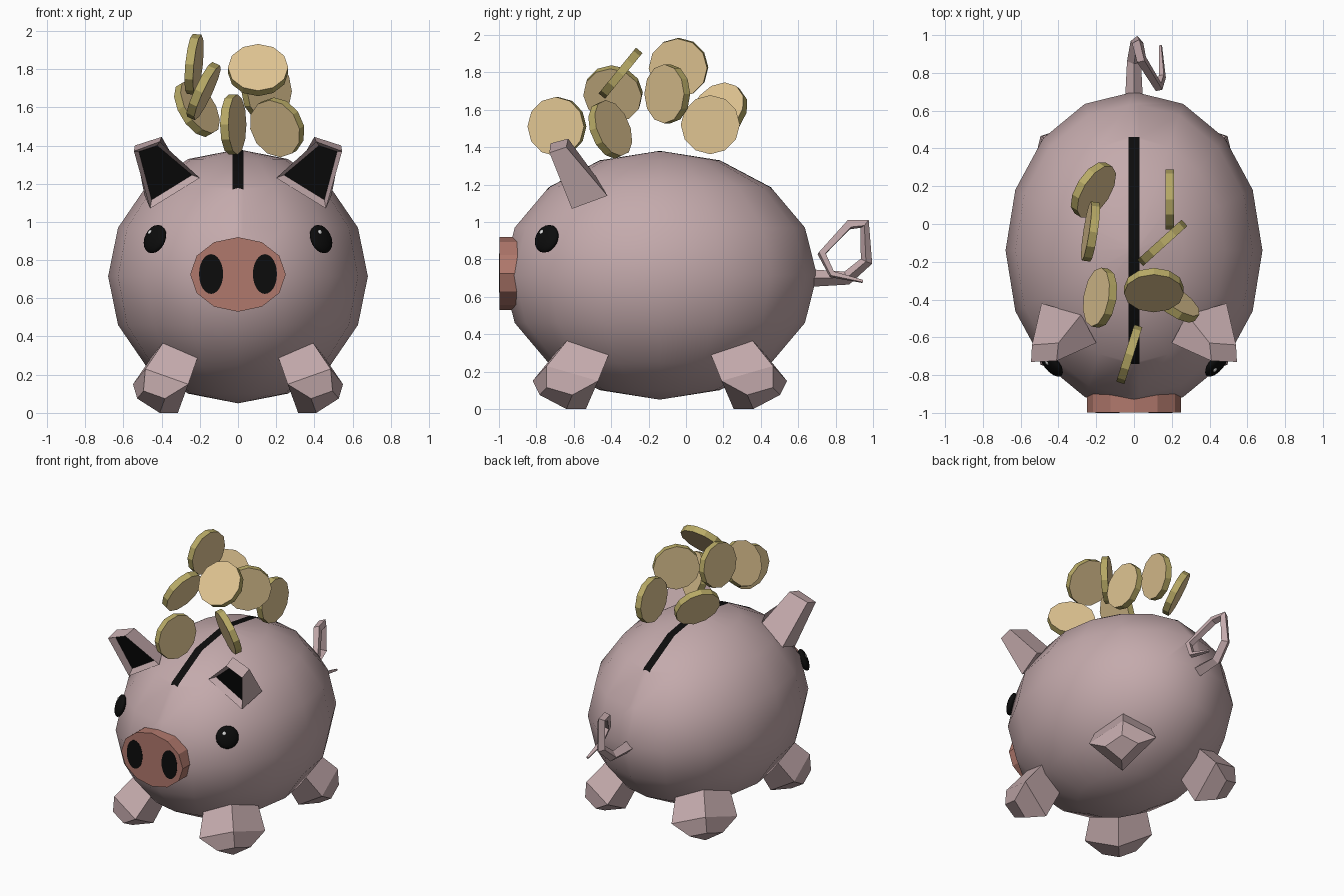
import bpy, bmesh, math
from mathutils import Vector, Matrix

if "Cube" in bpy.data.objects:
    bpy.data.objects.remove(bpy.data.objects["Cube"])


def material(name, rgb):
    m = bpy.data.materials.new(name)
    lin = [(c / 255 / 12.92) if c < 10 else ((c / 255 + 0.055) / 1.055) ** 2.4 for c in rgb]
    m.diffuse_color = (*lin, 1)
    m.use_nodes = True
    m.node_tree.nodes["Principled BSDF"].inputs["Base Color"].default_value = m.diffuse_color
    return m


PINK = material("pig pink", (196, 170, 172))
SNOUT = material("snout brown pink", (176, 120, 108))
BLACK = material("black", (12, 12, 12))
WHITE = material("white", (235, 235, 235))
GOLD = material("coin face gold", (224, 197, 146))
RIM = material("coin rim gold", (184, 170, 102))


def finish(bm, name, mats, smooth=False):
    bmesh.ops.recalc_face_normals(bm, faces=bm.faces)
    me = bpy.data.meshes.new(name)
    for f in bm.faces:
        f.smooth = smooth
    bm.to_mesh(me)
    bm.free()
    for m in mats:
        me.materials.append(m)
    ob = bpy.data.objects.new(name, me)
    bpy.context.collection.objects.link(ob)
    return ob


def facing(centre, normal):
    """Matrix that turns local z towards a normal."""
    return Matrix.Translation(centre) @ Vector(normal).to_track_quat('Z', 'Y').to_matrix().to_4x4()


def sphere(name, matrix, segs, rings, mat):
    bm = bmesh.new()
    bmesh.ops.create_uvsphere(bm, u_segments=segs, v_segments=rings, radius=1, matrix=matrix)
    return finish(bm, name, [mat], True)


def disc(name, matrix, sides, mats):
    """Cylinder of unit radius and height; caps use slot 0, the rim uses the last slot."""
    bm = bmesh.new()
    bmesh.ops.create_cone(bm, cap_ends=True, segments=sides, radius1=1, radius2=1, depth=1)
    for f in bm.faces:
        f.material_index = 0 if len(f.verts) > 4 else len(mats) - 1
    bmesh.ops.transform(bm, matrix=matrix, verts=bm.verts)
    return finish(bm, name, mats)


# Body: ellipsoid with the coin slot cut into its top faces
bm = bmesh.new()
bmesh.ops.create_uvsphere(bm, u_segments=16, v_segments=8, radius=1,
                          matrix=Matrix.Translation((0, -0.14, 0.715)) @ Matrix.Diagonal((0.68, 0.84, 0.665, 1)))


def cut(co, no, reach):
    faces = [f for f in bm.faces if f.calc_center_median().z > 0.9 and abs(f.calc_center_median().x) < reach]
    geom = faces + list({e for f in faces for e in f.edges}) + list({v for f in faces for v in f.verts})
    bmesh.ops.bisect_plane(bm, geom=geom, plane_co=co, plane_no=no)


for x in (-0.028, 0.028):
    cut((x, 0, 0), (1, 0, 0), 1)
for y in (-0.74, 0.46):
    cut((0, y, 0), (0, 1, 0), 0.028)
for f in bm.faces:
    c = f.calc_center_median()
    f.material_index = int(c.z > 0.9 and abs(c.x) < 0.028 and -0.74 < c.y < 0.46)
finish(bm, "body", [PINK, BLACK], True)

# Snout and nostrils
toward_front = Matrix.Rotation(math.pi / 2, 4, 'X')
disc("snout", Matrix.Translation((0, -0.923, 0.725)) @ toward_front @ Matrix.Diagonal((0.25, 0.195, 0.15, 1)),
     12, [SNOUT])
for side, s in (("left", -1), ("right", 1)):
    disc(side + "_nostril", Matrix.Translation((s * 0.141, -0.998, 0.727)) @ toward_front
         @ Matrix.Diagonal((0.063, 0.104, 0.004, 1)), 24, [BLACK])

    # Eyes: flattened balls lying on the body, each with a small glint
    n = Vector((s * 0.7, -0.62, 0.32)).normalized()
    eye = Vector((s * 0.435, -0.745, 0.91))
    sphere(side + "_eye", facing(eye, n) @ Matrix.Diagonal((0.078, 0.078, 0.03, 1)), 20, 10, BLACK)
    across = Vector((0, 0, 1)).cross(n).normalized()
    up = n.cross(across)
    glint = eye + n * 0.024 + up * 0.03 - across * 0.024
    sphere(side + "_eye_glint", facing(glint, n) @ Matrix.Diagonal((0.014, 0.014, 0.006, 1)), 10, 6, WHITE)

    # Ears: tapered blocks with a black hollow in the front face
    bm = bmesh.new()
    front = [(0.46, -0.61, 1.07), (0.545, -0.73, 1.37), (0.41, -0.725, 1.42), (0.20, -0.63, 1.23)]
    back = [(0.49, -0.42, 1.14), (0.54, -0.64, 1.40), (0.40, -0.63, 1.445), (0.28, -0.48, 1.24)]
    fv, bv = ([bm.verts.new((s * x, y, z)) for x, y, z in ring] for ring in (front, back))
    face = bm.faces.new(fv)
    bm.faces.new(bv[::-1])
    for i in range(4):
        j = (i + 1) % 4
        bm.faces.new((fv[i], bv[i], bv[j], fv[j]))
    bmesh.ops.recalc_face_normals(bm, faces=bm.faces)
    bmesh.ops.inset_individual(bm, faces=[face], thickness=0.036, depth=-0.04)
    face.material_index = 1
    finish(bm, side + "_ear", [PINK, BLACK])

    # Legs: four-sided, splayed outward, with a blunt tapered foot
    for end, t in (("front", 1), ("back", -1)):
        bm = bmesh.new()
        # centre and scale of each ring, in right front position relative to the body middle
        levels = [((0.295, -0.375, 0.355), 0.75), ((0.405, -0.505, 0.14), 1), ((0.455, -0.555, 0.07), 0.5)]
        corners = [(0.08, -0.10, 0.09), (0.145, 0.175, 0.01), (-0.09, 0.11, -0.14), (-0.145, -0.175, 0.01)]
        rings = []
        for (cx, cy, cz), k in levels:
            rings.append([bm.verts.new((s * (cx + k * x), -0.14 + t * (cy + k * y), max(0, cz + k * z)))
                          for x, y, z in corners])
        for a, b in zip(rings, rings[1:]):
            for i in range(4):
                j = (i + 1) % 4
                bm.faces.new((a[i], a[j], b[j], b[i]))
        bm.faces.new(rings[0])
        bm.faces.new(rings[-1])
        finish(bm, f"{end}_{side}_leg", [PINK])

# Tail: tapering four-sided curl
path = [(0, 0.64, 0.70, 1.3), (0.0, 0.86, 0.70, 1.0), (0.015, 0.965, 0.79, 0.9), (0.02, 0.955, 0.99, 0.85),
        (0.04, 0.87, 0.985, 0.8), (0.13, 0.725, 0.83, 0.7), (0.15, 0.78, 0.72, 0.55), (0.14, 0.945, 0.682, 0.25)]
cu = bpy.data.curves.new("tail", 'CURVE')
cu.dimensions = '3D'
cu.bevel_depth = 0.037
cu.bevel_resolution = 0
cu.use_fill_caps = True
sp = cu.splines.new('POLY')
sp.points.add(len(path) - 1)
for p, (x, y, z, r) in zip(sp.points, path):
    p.co = (x, y, z, 1)
    p.radius = r
sp.use_smooth = False
cu.materials.append(PINK)
tail = bpy.data.objects.new("tail", cu)
bpy.context.collection.objects.link(tail)
bpy.context.view_layer.objects.active = tail
tail.select_set(True)
bpy.ops.object.convert(target='MESH')

# Falling coins: centre and facing direction
coins = [((-0.025, -0.69, 1.51), (0.95, -0.30, 0)),
         ((-0.23, -0.04, 1.825), (0.98, -0.15, -0.1)),
         ((0.19, 0.13, 1.52), (1, 0, 0)),
         ((0.15, -0.10, 1.685), (0.67, -0.74, 0)),
         ((-0.18, -0.39, 1.685), (-0.89, 0.15, 0.42)),
         ((-0.215, 0.18, 1.595), (0.75, -0.47, 0.45)),
         ((0.105, -0.35, 1.795), (0, -0.77, 0.63)),
         ((0.205, -0.405, 1.495), (0.55, 0.77, 0.32))]
for i, (c, n) in enumerate(coins):
    disc(f"coin_{i + 1}", facing(c, n) @ Matrix.Diagonal((0.158, 0.158, 0.045, 1)), 12, [GOLD, RIM])
